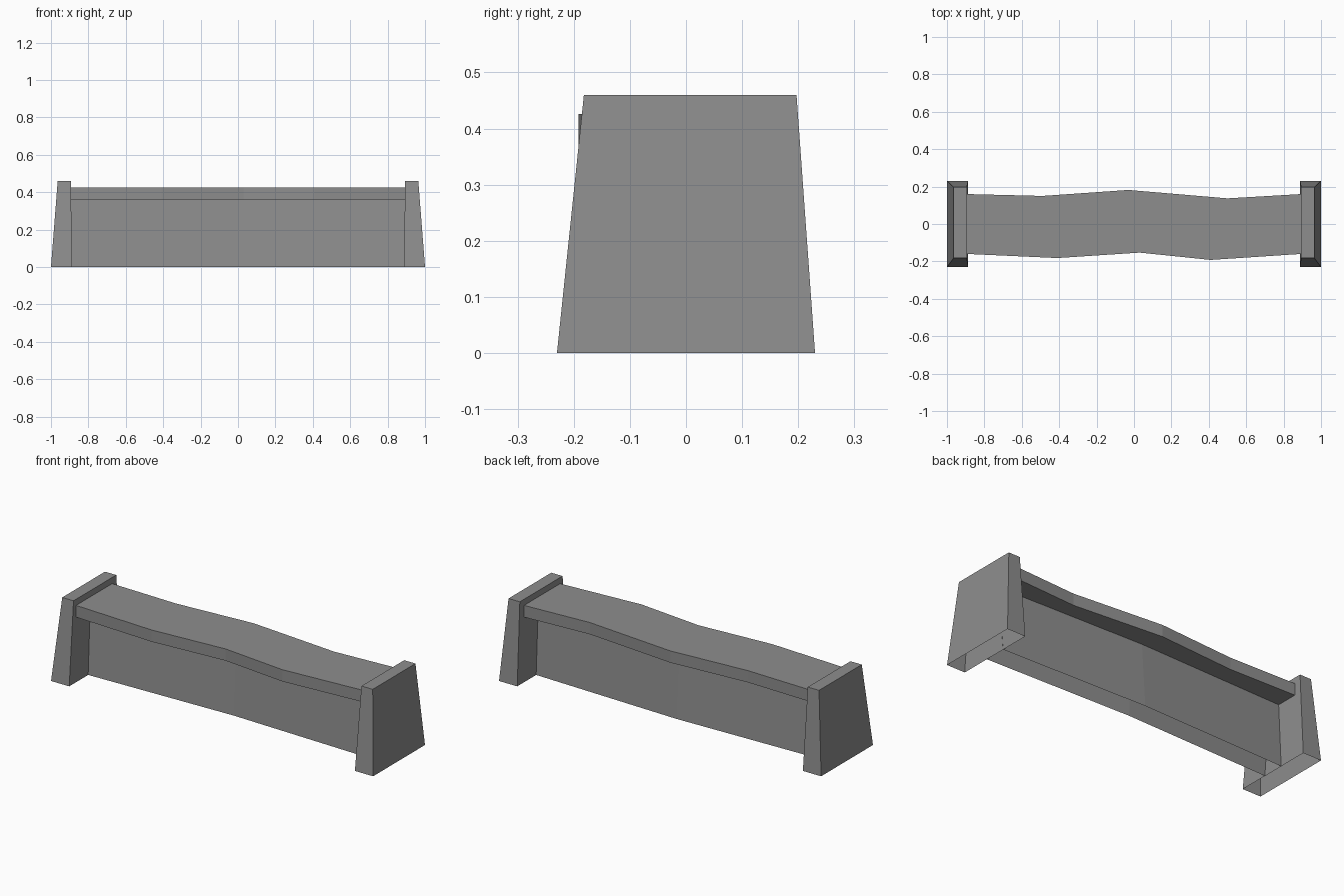
import bpy
import bmesh

cube = bpy.data.objects.get("Cube")
if cube:
    bpy.data.objects.remove(cube, do_unlink=True)

stone = bpy.data.materials.new("grey stone")
stone.use_nodes = True
GREY = (0.27, 0.27, 0.27, 1)
stone.diffuse_color = GREY
stone.node_tree.nodes["Principled BSDF"].inputs["Base Color"].default_value = GREY


def loft(name, lower, upper, z0, z1, closed_bottom):
    """Join a lower and an upper outline (counter-clockwise) into a flat-shaded block."""
    bm = bmesh.new()
    low = [bm.verts.new((x, y, z0)) for x, y in lower]
    top = [bm.verts.new((x, y, z1)) for x, y in upper]
    count = len(low)
    for i in range(count):
        j = (i + 1) % count
        bm.faces.new((low[i], low[j], top[j], top[i]))
    bm.faces.new(top)
    if closed_bottom:
        bm.faces.new(low[::-1])
    mesh = bpy.data.meshes.new(name)
    bm.to_mesh(mesh)
    bm.free()
    mesh.materials.append(stone)
    obj = bpy.data.objects.new(name, mesh)
    bpy.context.collection.objects.link(obj)
    return obj


def rect(x0, x1, y0, y1):
    return [(x0, y0), (x1, y0), (x1, y1), (x0, y1)]


# Tapered end posts, hollow underneath
for name, side in (("left_post", 1), ("right_post", -1)):
    foot = sorted((side * 0.887, side * 1.0))
    head = sorted((side * 0.894, side * 0.964))
    loft(name, rect(*foot, -0.23, 0.23), rect(*head, -0.182, 0.197), 0, 0.46, False)


# Slightly bowed supporting wall, narrower at the top and hollow underneath
def wall_outline(half_length, half_depth, bow):
    front = [(x, -half_depth + b) for x, b in ((-half_length, 0), (0, bow), (half_length, 0))]
    back = [(x, half_depth + b) for x, b in ((half_length, 0), (0, bow), (-half_length, 0))]
    return front + back


loft("support_wall", wall_outline(0.888, 0.062, 0.024),
     wall_outline(0.894, 0.036, 0.024), 0, 0.365, False)

# Seat slab with wavy long edges
front_edge = [(-0.894, -0.16), (-0.41, -0.182), (0.03, -0.153), (0.41, -0.192), (0.894, -0.16)]
back_edge = [(0.894, 0.16), (0.5, 0.137), (-0.03, 0.182), (-0.49, 0.15), (-0.894, 0.16)]
seat_outline = front_edge + back_edge
loft("seat_slab", seat_outline, seat_outline, 0.36, 0.426, True)
